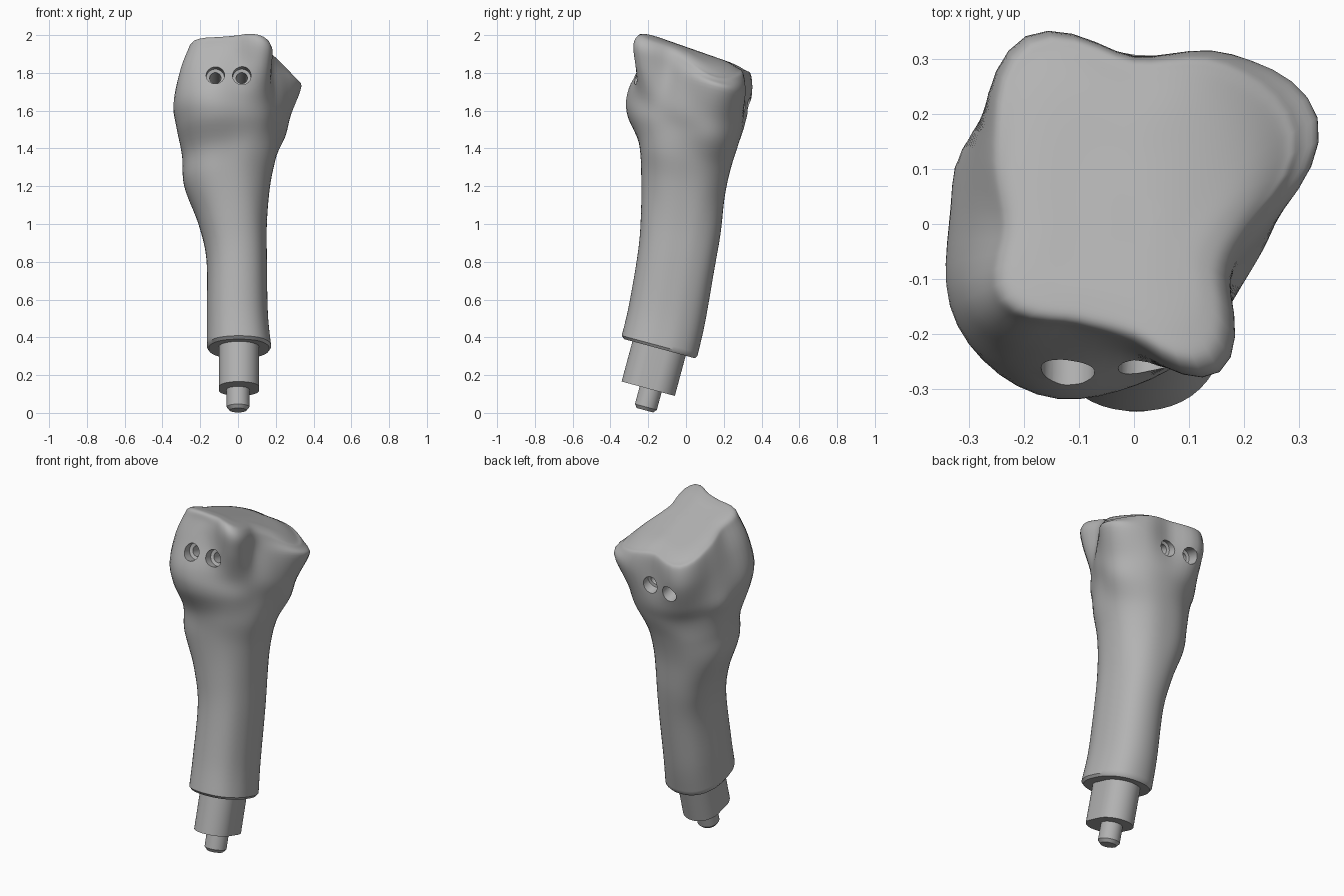
import bpy, bmesh, math
from mathutils import Vector, Matrix

cube = bpy.data.objects.get("Cube")
if cube:
    bpy.data.objects.remove(cube, do_unlink=True)

LEAN = 0.27      # cross-sections drop toward the back by this slope
SPOKES = 12      # control directions per cross-section
TILT = Matrix.Rotation(-math.atan(LEAN), 3, 'X')

grey = bpy.data.materials.new("bone grey")
grey.use_nodes = True
grey.diffuse_color = (0.45, 0.45, 0.45, 1)
grey.node_tree.nodes["Principled BSDF"].inputs["Base Color"].default_value = grey.diffuse_color


def loft(name, rings):
    """Skin equal rings of points into a capped solid."""
    bm = bmesh.new()
    loops = [[bm.verts.new(p) for p in ring] for ring in rings]
    for a, b in zip(loops, loops[1:]):
        for i in range(len(a)):
            j = (i + 1) % len(a)
            bm.faces.new((a[i], a[j], b[j], b[i]))
    bm.faces.new(loops[0][::-1])
    bm.faces.new(loops[-1])
    bmesh.ops.recalc_face_normals(bm, faces=bm.faces)
    mesh = bpy.data.meshes.new(name)
    bm.to_mesh(mesh)
    bm.free()
    mesh.materials.append(grey)
    obj = bpy.data.objects.new(name, mesh)
    bpy.context.collection.objects.link(obj)
    return obj


def smooth(obj, angle):
    bpy.ops.object.select_all(action='DESELECT')
    obj.select_set(True)
    bpy.context.view_layer.objects.active = obj
    bpy.ops.object.shade_smooth_by_angle(angle=math.radians(angle))


def catmull(a, b, c, d, t):
    return b + 0.5 * t * (c - a + t * (2 * a - 5 * b + 4 * c - d + t * (3 * (b - c) + d - a)))


def circle(radius, count=32):
    return [(radius * math.cos(math.tau * i / count), radius * math.sin(math.tau * i / count))
            for i in range(count)]


# Shaft cross-sections: height, left, right, front, back extents
shaft = [
    (.317, -.165, .175, -.34, .06),
    (.5, -.165, .158, -.3, .1),
    (.8, -.167, .153, -.252, .15),
    (1, -.21, .153, -.238, .183),
    (1.2, -.285, .17, -.237, .205),
    (1.35, -.295, .2, -.247, .235),
]
# Head outlines: radii around the compass, starting at +x
collar = [.23, .28, .28, .275, .29, .31, .32, .35, .345, .29, .25, .22]
neck = [.255, .315, .315, .305, .34, .335, .335, .37, .35, .285, .25, .225]
brow = [.25, .385, .355, .305, .39, .325, .295, .34, .28, .245, .295, .205]
rim = [.22, .345, .34, .3, .385, .3, .25, .295, .225, .225, .31, .2]


def oval(h, x0, x1, y0, y1):
    a, b, n = (x1 - x0) / 2, (y1 - y0) / 2, 2.3
    radii = []
    for i in range(SPOKES):
        t = math.tau * i / SPOKES
        radii.append((abs(math.cos(t) / a) ** n + abs(math.sin(t) / b) ** n) ** (-1 / n))
    return [h, (x0 + x1) / 2, (y0 + y1) / 2, LEAN, 0] + radii


def outline(h, radii, lean=LEAN, drop=0, scale=1):
    return [h, 0, 0, lean, drop] + [r * scale for r in radii]


sections = [oval(*s) for s in shaft]
sections += [outline(1.49, collar), outline(1.61, neck), outline(1.77, brow),
             outline(1.885, rim, .28, .8)]
sections += [outline(h, rim, .35, 1.1, scale)
             for h, scale in ((1.925, .9), (1.937, .7), (1.937, .4), (1.937, .15))]


def ring_points(section, steps=5):
    h, cx, cy, lean, drop = section[:5]
    radii = section[5:]
    points = []
    for i in range(SPOKES * steps):
        k, t = i // steps, (i % steps) / steps
        r = catmull(*(radii[(k + o) % SPOKES] for o in (-1, 0, 1, 2)), t)
        angle = math.tau * i / (SPOKES * steps)
        x, y = cx + r * math.cos(angle), cy + r * math.sin(angle)
        z = h - lean * y - drop * max(0, x) ** 2
        # small knob on the right-hand flank
        x -= .015 * math.exp(-(Vector((x, y, z)) - Vector((-.29, .1, 1.52))).length_squared / .004)
        points.append((x, y, z))
    return points


# Bone: chamfered lower end, then smoothly interpolated sections
end = sections[0]
rings = [ring_points([end[0] - .015] + end[1:5] + [r * .94 for r in end[5:]])]
last = len(sections) - 1
for k in range(last):
    near = [sections[min(max(k + o, 0), last)] for o in (-1, 0, 1, 2)]
    for s in range(6):
        rings.append(ring_points([catmull(*v, s / 6) for v in zip(*near)]))
rings.append(ring_points(sections[-1]))
bone = loft("bone", rings)

# Two counterbored holes running front to back through the head
bore = [(-.5, .052), (-.225, .048), (-.22, .03), (.27, .03), (.275, .046), (.5, .048)]
for x in (-.12, .02):
    origin = Vector((x, 0, 1.715))
    cutter = loft("hole_cutter", [[origin + TILT @ Vector((u, s, v)) for u, v in circle(r)]
                                  for s, r in bore])
    cutter.hide_render = True
    cut = bone.modifiers.new("hole", 'BOOLEAN')
    cut.operation = 'DIFFERENCE'
    cut.solver = 'EXACT'
    cut.object = cutter
    bpy.ops.object.select_all(action='DESELECT')
    bone.select_set(True)
    bpy.context.view_layer.objects.active = bone
    bpy.ops.object.modifier_apply(modifier=cut.name)
    bpy.data.objects.remove(cutter, do_unlink=True)
smooth(bone, 40)


def peg(name, origin, profiles):
    base = Vector(origin)
    smooth(loft(name, [[base + TILT @ Vector((u, v, s)) for u, v in points]
                       for s, points in profiles]), 30)


# Mounting block: flat sides with rounded front and back
block = [(u, v + math.copysign(.04, v)) for u, v in circle(.106, 48)]
peg("mounting_block", (.005, -.2, .128), [(0, block), (.3, block)])

# Small round pin with a chamfered tip
peg("locating_pin", (0, -.217, .014),
    [(0, circle(.045)), (.018, circle(.06)), (.16, circle(.06))])
